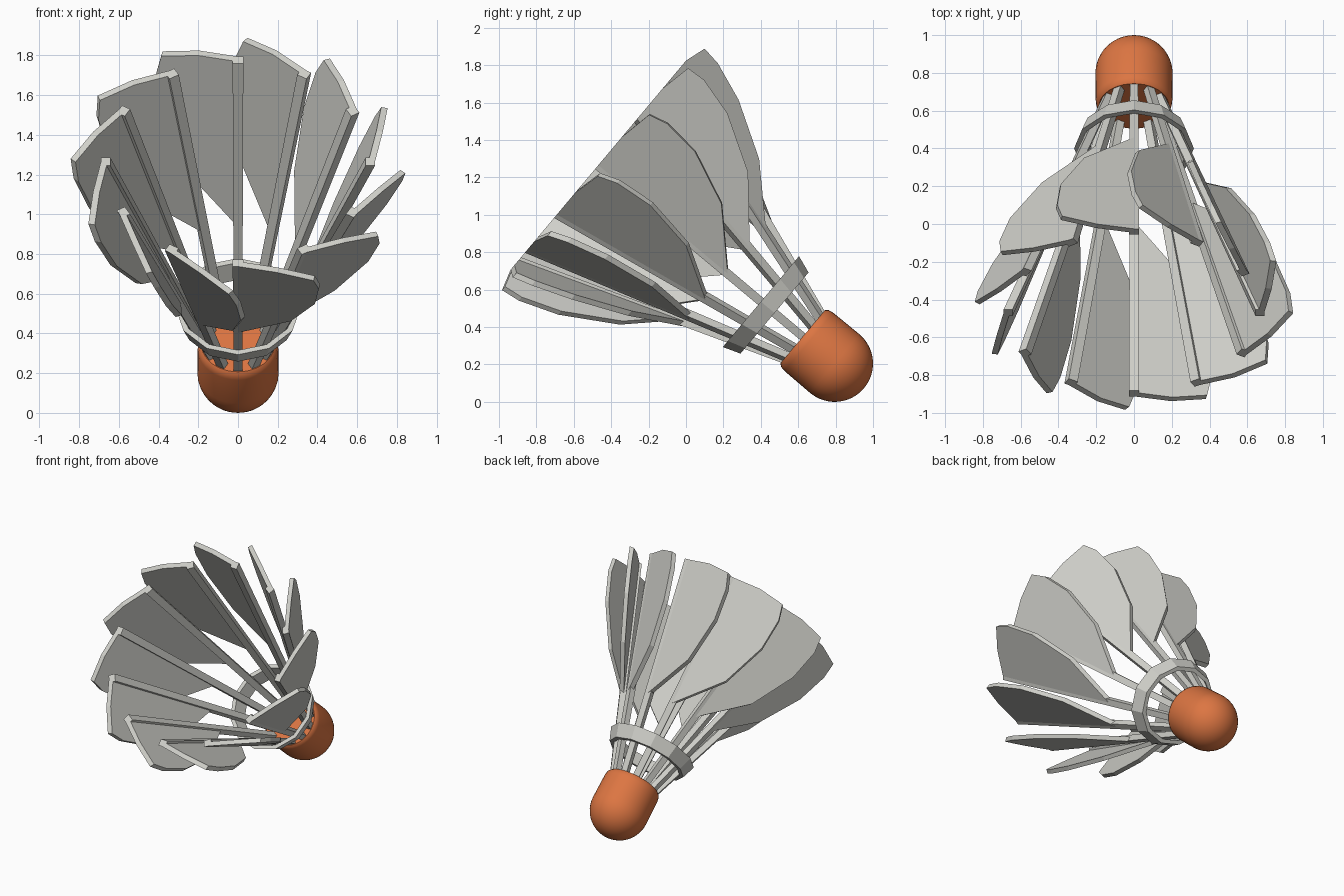
import bpy, bmesh
from math import radians, sin, cos, pi
from mathutils import Vector, Matrix

default = bpy.data.objects.get("Cube")
if default:
    bpy.data.objects.remove(default)

COUNT = 12
# The whole model is built upright along z, then leaned over
LEAN = Matrix.Translation((0, 0.795, 0.205)) @ Matrix.Rotation(radians(50), 4, 'X')
TIP_Z, LENGTH = 1.65, 1.4


def material(name, rgb):
    mat = bpy.data.materials.new(name)
    mat.use_nodes = True
    color = (*rgb, 1)
    mat.diffuse_color = color
    mat.node_tree.nodes["Principled BSDF"].inputs["Base Color"].default_value = color
    return mat


feather_grey = material("feather_grey", (0.63, 0.63, 0.59))
cork_orange = material("cork_orange", (0.72, 0.18, 0.055))


def add_object(name, bm, mat, turn=0):
    bmesh.ops.recalc_face_normals(bm, faces=bm.faces)
    mesh = bpy.data.meshes.new(name)
    bm.to_mesh(mesh)
    bm.free()
    mesh.materials.append(mat)
    obj = bpy.data.objects.new(name, mesh)
    bpy.context.collection.objects.link(obj)
    obj.matrix_world = LEAN @ Matrix.Rotation(turn, 4, 'Z')
    return obj


def loft(rings):
    """Closed solid between two matching outlines."""
    bm = bmesh.new()
    a, b = [[bm.verts.new(p) for p in ring] for ring in rings]
    bm.faces.new(a)
    bm.faces.new(b[::-1])
    for i in range(len(a)):
        j = (i + 1) % len(a)
        bm.faces.new((a[i], a[j], b[j], b[i]))
    return bm


def revolve(profile, steps, closed):
    """Spin an (r, z) profile round the z axis."""
    bm = bmesh.new()
    verts = [bm.verts.new((0, r, z)) for r, z in profile]
    edges = [bm.edges.new(pair) for pair in zip(verts, verts[1:])]
    if closed:
        edges.append(bm.edges.new((verts[-1], verts[0])))
    bmesh.ops.spin(bm, geom=verts + edges, cent=(0, 0, 0), axis=(0, 0, 1),
                   angle=2 * pi, steps=steps, use_merge=True)
    bmesh.ops.remove_doubles(bm, verts=bm.verts, dist=0.0005)
    return bm


def shaft_radius(f):
    return 0.69 - 0.5 * f


# Cork: round nose, straight wall, softened rim and flat end
R = 0.205
nose = [(R * sin(k * pi / 24), -R * cos(k * pi / 24)) for k in range(13)]
cork = add_object("cork", revolve(
    nose + [(0.203, 0.18), (0.198, 0.208), (0.185, 0.223), (0, 0.223)], 40, False), cork_orange)
bpy.context.view_layer.objects.active = cork
cork.select_set(True)
bpy.ops.object.shade_smooth_by_angle(angle=radians(40))
cork.select_set(False)

# Binding ring: faceted band with its corners on the shafts
add_object("binding_ring", revolve(
    [(0.283, 0.42), (0.317, 0.515), (0.288, 0.515), (0.254, 0.42)], COUNT, True), feather_grey)

# Vane outline: (distance from shaft, fraction of the way down the shaft)
VANE = [(0, 0), (0.2, 0), (0.388, 0.025), (0.415, 0.1), (0.395, 0.25), (0.27, 0.455), (0.0, 0.645)]
ACROSS = Vector((-0.98, 0.196, 0))
INWARD = Vector((-0.196, -0.98, 0)) * 0.033


def shaft_section(f, half, depth):
    r, z = shaft_radius(f), TIP_Z - LENGTH * f
    return [(-half, r, z), (half, r, z), (half, r - depth, z), (-half, r - depth, z)]


for i in range(COUNT):
    turn = -2 * pi * i / COUNT
    # Shaft: tapering square rod running into the cork
    add_object(f"shaft_{i + 1}", loft(
        [shaft_section(0, 0.027, 0.047), shaft_section(1.035, 0.022, 0.042)]), feather_grey, turn)
    # Vane: thin flat plate on one side of the shaft
    outer = [Vector((0, shaft_radius(f), TIP_Z - LENGTH * f)) + ACROSS * w for w, f in VANE]
    add_object(f"vane_{i + 1}", loft([outer, [p + INWARD for p in outer]]), feather_grey, turn)
